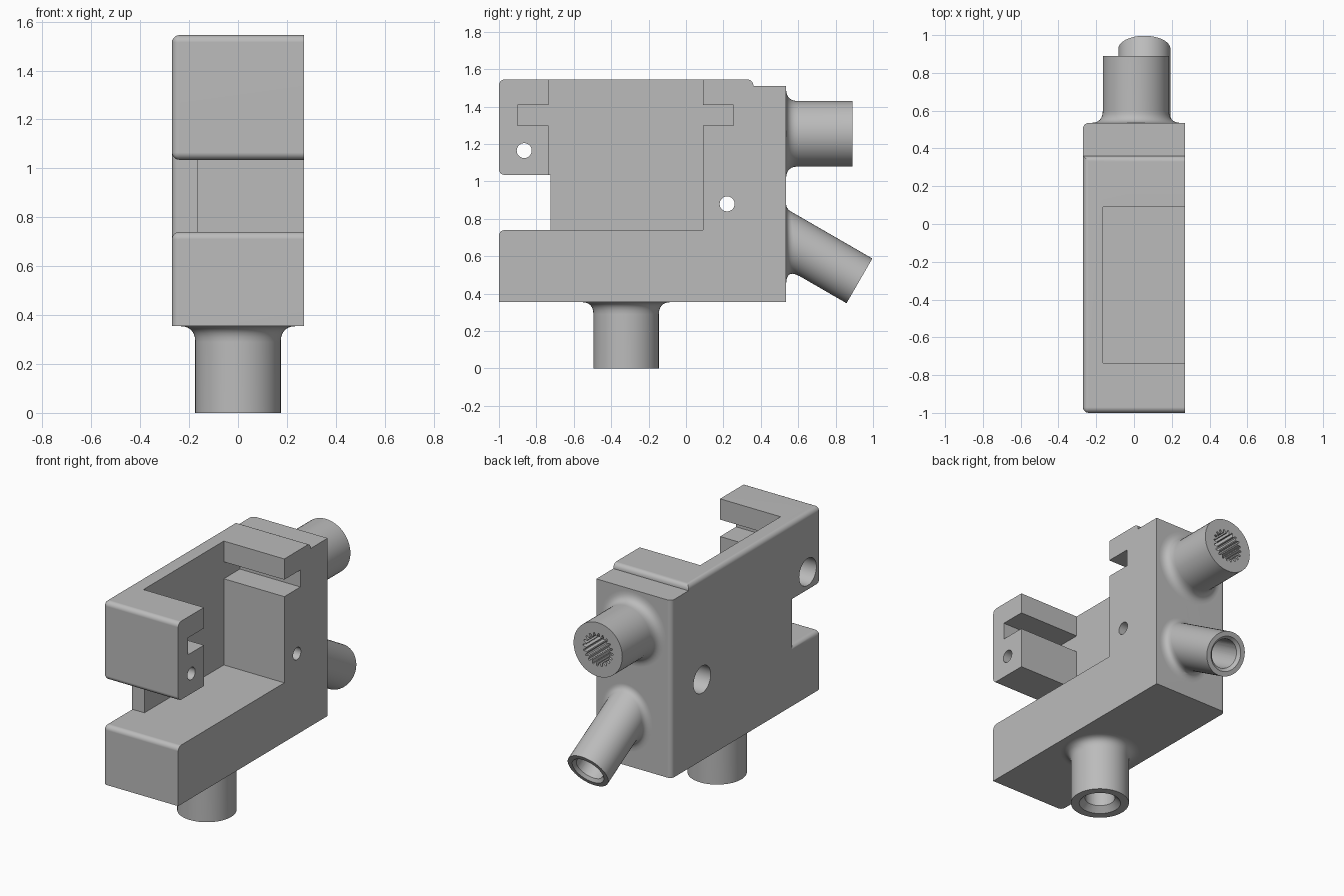
import bpy, bmesh, math
from mathutils import Vector, Matrix

cube = bpy.data.objects.get("Cube")
if cube:
    bpy.data.objects.remove(cube, do_unlink=True)

grey = bpy.data.materials.new("plain grey")
grey.use_nodes = True
colour = (0.5, 0.5, 0.5, 1)
grey.diffuse_color = colour
grey.node_tree.nodes["Principled BSDF"].inputs["Base Color"].default_value = colour

HALF = 0.27
SIDES = 48


def finish(name, bm):
    bmesh.ops.recalc_face_normals(bm, faces=bm.faces)
    mesh = bpy.data.meshes.new(name)
    bm.to_mesh(mesh)
    bm.free()
    mesh.materials.append(grey)
    obj = bpy.data.objects.new(name, mesh)
    bpy.context.collection.objects.link(obj)
    return obj


def prism(name, points, x0, x1):
    """Extrude a (y, z) outline along x."""
    bm = bmesh.new()
    face = bm.faces.new([bm.verts.new((x0, y, z)) for y, z in points])
    out = bmesh.ops.extrude_face_region(bm, geom=[face])
    verts = [g for g in out["geom"] if isinstance(g, bmesh.types.BMVert)]
    bmesh.ops.translate(bm, verts=verts, vec=(x1 - x0, 0, 0))
    return finish(name, bm)


def cone(name, start, axis, r1, r2, length):
    """Cylinder or frustum running from start along axis."""
    bm = bmesh.new()
    turn = axis.to_track_quat('Z', 'Y').to_matrix().to_4x4()
    place = Matrix.Translation(start + axis * length / 2) @ turn
    bmesh.ops.create_cone(bm, cap_ends=True, segments=SIDES, radius1=r1,
                          radius2=r2, depth=length, matrix=place)
    return finish(name, bm)


def loft(name, rings):
    bm = bmesh.new()
    rows = [[bm.verts.new(p) for p in ring] for ring in rings]
    for a, b in zip(rows, rows[1:]):
        for i in range(len(a)):
            j = (i + 1) % len(a)
            bm.faces.new((a[i], a[j], b[j], b[i]))
    bm.faces.new(rows[0])
    bm.faces.new(rows[-1])
    return finish(name, bm)


def pipe(name, base, normal, axis, radius, length, fillet):
    """Pipe leaving a flat wall, with a fillet around its root."""
    side = Vector((1, 0, 0))
    up = axis.cross(side)
    columns = []
    for i in range(SIDES):
        t = 2 * math.pi * i / SIDES
        u = side * math.cos(t) + up * math.sin(t)
        corner = base + radius * (u - axis * u.dot(normal) / axis.dot(normal))
        out = (corner - base).normalized()
        reach = fillet / math.tan(out.angle(axis) / 2)
        a, c = corner + out * reach, corner + axis * reach
        column = [a - normal * 0.04]
        for k in range(7):
            s = k / 6
            column.append(a * (1 - s) ** 2 + corner * 2 * s * (1 - s) + c * s * s)
        column.append(base + u * radius + axis * length)
        columns.append(column)
    return loft(name, list(zip(*columns)))


def combine(target, tool, operation):
    mod = target.modifiers.new(tool.name, 'BOOLEAN')
    mod.operation = operation
    mod.solver = 'EXACT'
    mod.object = tool
    bpy.context.view_layer.objects.active = target
    bpy.ops.object.modifier_apply(modifier=mod.name)
    bpy.data.objects.remove(tool, do_unlink=True)


# Main body outline, with the front gap and the rear step
outline = [(-1, 0.355), (0.535, 0.355), (0.535, 1.51), (0.36, 1.51),
           (0.36, 1.545), (-1, 1.545), (-1, 1.035), (-0.725, 1.035),
           (-0.725, 0.74), (-1, 0.74)]
body = prism("holder_body", outline, -HALF, HALF)

# Round the closed side's rim and the outer corners
rounded_corners = [outline[i] for i in (4, 5, 6, 9)]
sharp_rims = [(0, 1), (2, 3), (3, 4)]


def corner_index(v):
    return min(range(len(outline)),
               key=lambda i: (Vector(outline[i]) - v.co.yz).length)


bm = bmesh.new()
bm.from_mesh(body.data)
chosen = []
for e in bm.edges:
    i, j = sorted(corner_index(v) for v in e.verts)
    if i == j:
        if outline[i] in rounded_corners:
            chosen.append(e)
    elif all(v.co.x < 0 for v in e.verts) and (i, j) not in sharp_rims:
        chosen.append(e)
bmesh.ops.bevel(bm, geom=chosen, offset=0.03, offset_type='OFFSET', segments=5,
                profile=0.5, affect='EDGES', clamp_overlap=True)
bm.to_mesh(body.data)
bm.free()

# Open pocket with a slot on each side
pocket = [(-0.735, 0.74), (0.09, 0.74), (0.09, 1.30), (0.255, 1.30),
          (0.255, 1.41), (0.09, 1.41), (0.09, 1.7), (-0.735, 1.7),
          (-0.735, 1.41), (-0.90, 1.41), (-0.90, 1.30), (-0.735, 1.30)]
combine(body, prism("pocket_cutter", pocket, -0.165, 0.4), 'DIFFERENCE')

# Screw holes, wide from the closed side
X = Vector((1, 0, 0))
for y, z in ((-0.865, 1.165), (0.22, 0.88)):
    for r, length in ((0.04, 1), (0.088, 0.4)):
        start = Vector((-0.3, y, z))
        combine(body, cone("hole_cutter", start, X, r, r, length), 'DIFFERENCE')

# Three pipes
down = Vector((0, 0, -1))
back = Vector((0, 1, 0))
slope = Vector((0, math.cos(math.pi / 6), -0.5))
bottom_base = Vector((0, -0.32, 0.355))
upper_base = Vector((0.01, 0.535, 1.255))
lower_base = Vector((0.055, 0.535, 0.695))
combine(body, pipe("bottom_pipe", bottom_base, down, down, 0.175, 0.355, 0.065), 'UNION')
combine(body, pipe("upper_pipe", upper_base, back, back, 0.175, 0.355, 0.065), 'UNION')
combine(body, pipe("lower_pipe", lower_base, back, slope, 0.138, 0.453, 0.05), 'UNION')

# Round bores with a chamfered mouth
for base, axis, length, mouth, depth in ((bottom_base, down, 0.355, 0.125, 0.45),
                                         (lower_base, slope, 0.453, 0.108, 0.5)):
    tip = base + axis * length
    bore = 0.09
    combine(body, cone("bore_cutter", tip + axis * 0.05, -axis, bore, bore, depth), 'DIFFERENCE')
    slant = mouth - bore
    combine(body, cone("mouth_cutter", tip + axis * 0.01, -axis, mouth + 0.01, bore - 0.005,
                       slant + 0.015), 'DIFFERENCE')

# Splined socket in the upper pipe
teeth = 20
rings = []
for y in (0.95, 0.55):
    ring = []
    for i in range(teeth * 4):
        t = 2 * math.pi * i / (teeth * 4)
        r = 0.107 if i % 4 < 2 else 0.085
        ring.append((upper_base.x + r * math.cos(t), y, upper_base.z + r * math.sin(t)))
    rings.append(ring)
combine(body, loft("spline_cutter", rings), 'DIFFERENCE')

# Smooth curved faces, keep hard edges
bpy.ops.object.select_all(action='DESELECT')
body.select_set(True)
bpy.context.view_layer.objects.active = body
bpy.ops.object.shade_smooth_by_angle(angle=math.radians(32))
weighted = body.modifiers.new("flat_faces", 'WEIGHTED_NORMAL')
weighted.keep_sharp = True
